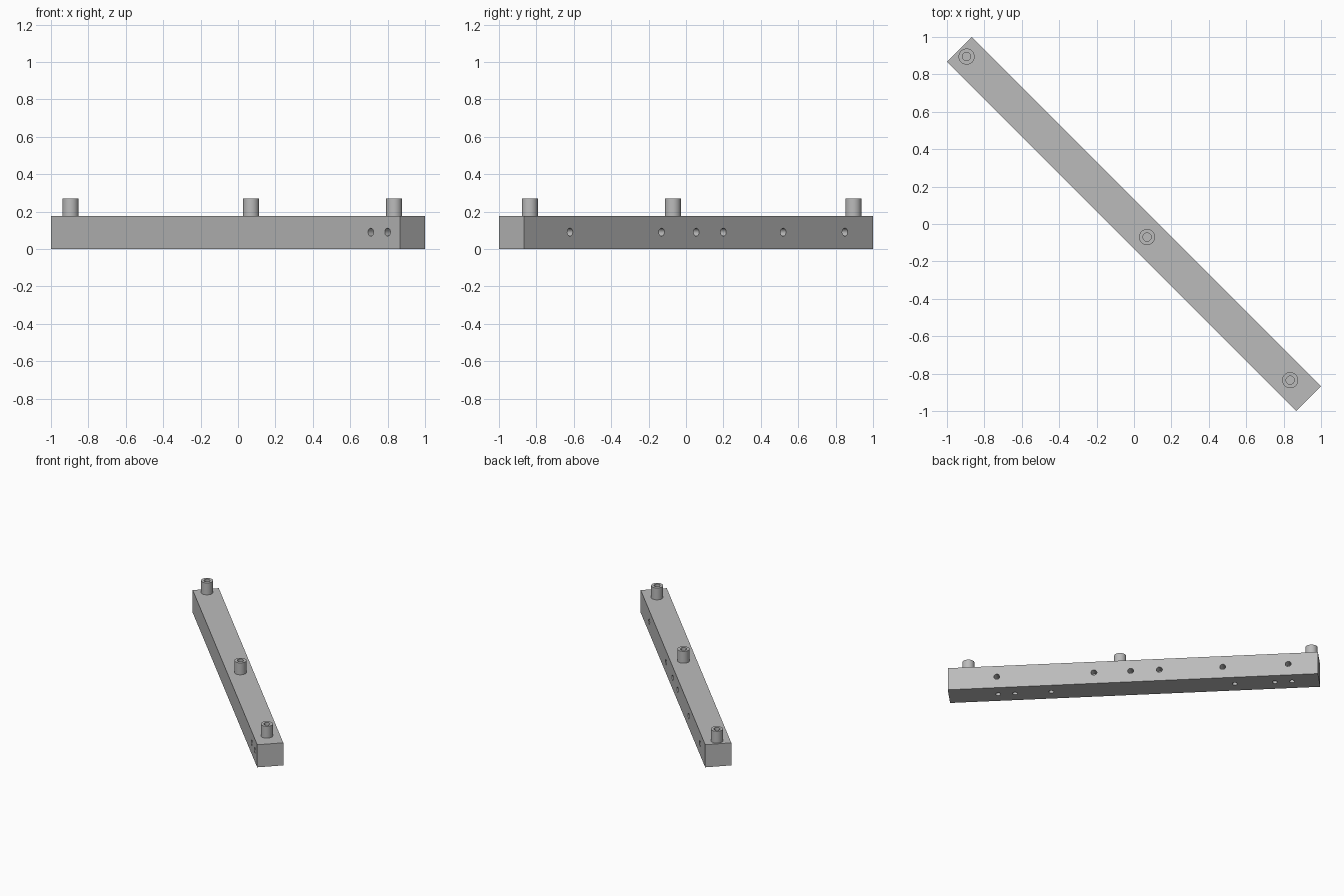
import bpy
import math
from mathutils import Matrix, Vector

if "Cube" in bpy.data.objects:
    bpy.data.objects.remove(bpy.data.objects["Cube"])

LENGTH, WIDTH, HEIGHT, POST_TOP = 2.64, 0.188, 0.177, 0.27
TURN = Matrix.Rotation(-math.pi / 4, 4, "Z")   # the bar lies on the diagonal

grey = bpy.data.materials.new("plain_grey")
grey.use_nodes = True
grey.diffuse_color = (0.5, 0.5, 0.5, 1)
grey.node_tree.nodes["Principled BSDF"].inputs["Base Color"].default_value = (0.5, 0.5, 0.5, 1)


def cylinder(name, start, end, radius):
    """Cylinder between two points given in the bar's own frame."""
    a, b = TURN @ Vector(start), TURN @ Vector(end)
    axis = b - a
    bpy.ops.mesh.primitive_cylinder_add(
        vertices=32, radius=radius, depth=axis.length, location=(a + b) / 2,
        rotation=axis.to_track_quat("Z", "Y").to_euler())
    obj = bpy.context.object
    obj.name = name
    return obj


def cut(target, cutters):
    """Subtract the cutters and bake the result."""
    for c in cutters:
        mod = target.modifiers.new("hole", "BOOLEAN")
        mod.operation, mod.solver, mod.object = "DIFFERENCE", "EXACT", c
        bpy.ops.object.select_all(action="DESELECT")
        target.select_set(True)
        bpy.context.view_layer.objects.active = target
        bpy.ops.object.modifier_apply(modifier=mod.name)
        bpy.data.objects.remove(c)


def finish(obj):
    obj.data.materials.clear()
    obj.data.materials.append(grey)
    bpy.ops.object.select_all(action="DESELECT")
    obj.select_set(True)
    bpy.context.view_layer.objects.active = obj
    bpy.ops.object.shade_smooth_by_angle(angle=math.radians(30))


# Square bar
bpy.ops.mesh.primitive_cube_add(size=1, location=(0, 0, HEIGHT / 2),
                                rotation=(0, 0, -math.pi / 4))
bar = bpy.context.object
bar.name = "bar"
bar.scale = (LENGTH, WIDTH, HEIGHT)
bpy.ops.object.transform_apply(location=True, rotation=True, scale=True)

# Blind holes in both long sides and the underside
holes = []
side, mid = WIDTH / 2, 0.09
for sign, places in ((1, (0.971, 0.278, 0.016, -0.189, -0.641, -1.108)),
                     (-1, (1.098, 1.225))):
    for u in places:
        holes.append(cylinder("side_hole_cutter", (u, sign * (side + 0.02), mid),
                              (u, sign * (side - 0.06), mid), 0.021))
for u in (0.969, 0.848, 0.59, -0.72, -1.005, -1.127):
    holes.append(cylinder("bottom_hole_cutter", (u, 0, -0.02), (u, 0, 0.08), 0.018))
cut(bar, holes)
finish(bar)

# Hollow posts standing on the bar
for name, u in (("back_post", -1.266), ("middle_post", 0.099), ("front_post", 1.181)):
    post = cylinder(name, (u, 0, HEIGHT), (u, 0, POST_TOP), 0.043)
    bore = cylinder("bore_cutter", (u, 0, HEIGHT - 0.02), (u, 0, POST_TOP + 0.02), 0.022)
    cut(post, [bore])
    finish(post)
